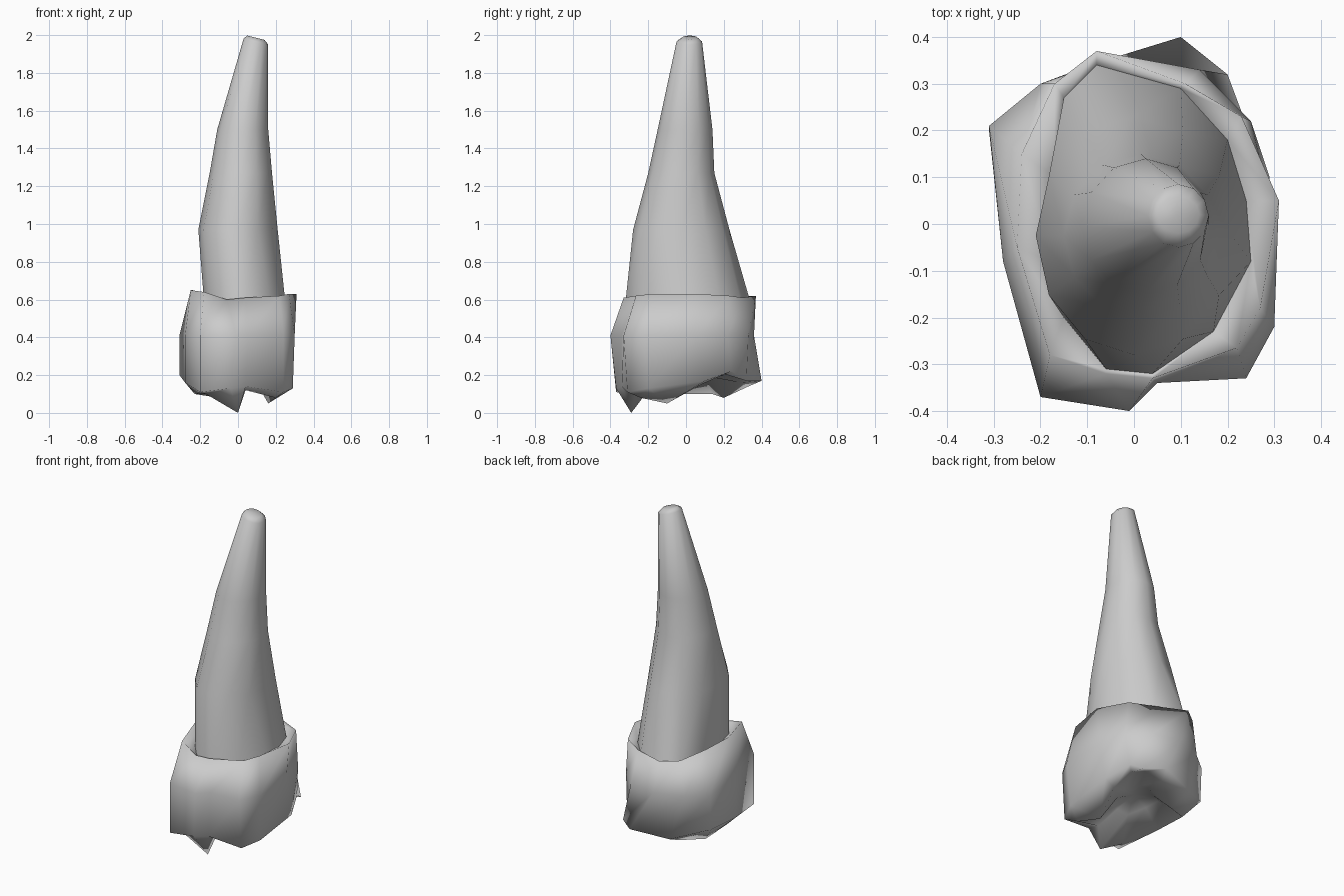
import bpy
import bmesh
from math import cos, sin, tau, radians
from mathutils import Vector

default_cube = bpy.data.objects.get("Cube")
if default_cube:
    bpy.data.objects.remove(default_cube, do_unlink=True)

# One plain grey for the whole tooth
grey = bpy.data.materials.new("plain_grey")
grey.use_nodes = True
colour = (0.6, 0.6, 0.6, 1)
grey.diffuse_color = colour
grey.node_tree.nodes["Principled BSDF"].inputs["Base Color"].default_value = colour


def loft(name, rings, start_point=None, end_point=None):
    """Bridge a stack of equal rings, closing the ends with fans to a point."""
    bm = bmesh.new()
    loops = [[bm.verts.new(point) for point in ring] for ring in rings]
    count = len(loops[0])
    for lower, upper in zip(loops, loops[1:]):
        for i in range(count):
            j = (i + 1) % count
            bm.faces.new((lower[i], lower[j], upper[j], upper[i]))
    for loop, point, step in ((loops[0], start_point, -1), (loops[-1], end_point, 1)):
        if point is not None:
            hub = bm.verts.new(point)
            for i in range(count):
                bm.faces.new((loop[i], loop[(i + 1) % count], hub)[::step])
    mesh = bpy.data.meshes.new(name)
    bm.to_mesh(mesh)
    bm.free()
    mesh.materials.append(grey)
    part = bpy.data.objects.new(name, mesh)
    bpy.context.collection.objects.link(part)
    bpy.ops.object.select_all(action='DESELECT')
    part.select_set(True)
    bpy.context.view_layer.objects.active = part
    bpy.ops.object.shade_smooth_by_angle(angle=radians(180))
    return part


def oval(z, left, right, front, back, sides=12):
    """Ring fitted between its four extents."""
    middle_x, middle_y = (left + right) / 2, (front + back) / 2
    radius_x, radius_y = (right - left) / 2, (back - front) / 2
    return [Vector((middle_x + radius_x * cos(tau * i / sides),
                    middle_y + radius_y * sin(tau * i / sides), z))
            for i in range(sides)]


# Neck: the crease shared by root and crown
neck = [Vector((x, y, 0.59)) for x, y in (
    (0.24, 0.05), (0.2, 0.18), (0.1, 0.29), (-0.08, 0.34),
    (-0.15, 0.27), (-0.17, 0.1), (-0.18, -0.08), (-0.15, -0.2),
    (-0.06, -0.31), (0.04, -0.32), (0.17, -0.23), (0.25, -0.08))]

# Root: a long cone that bends toward the left as it narrows
root_rings = [
    neck,
    oval(0.97, -0.21, 0.21, -0.28, 0.23),
    oval(1.27, -0.15, 0.18, -0.20, 0.15),
    oval(1.5, -0.11, 0.16, -0.15, 0.14),
    oval(1.965, 0.03, 0.16, -0.05, 0.085),
    oval(1.985, 0.05, 0.14, -0.02, 0.06),
]
for point in root_rings[-1] + root_rings[-2]:
    point.z -= 0.25 * (point.x - 0.1)
loft("root", root_rings, end_point=(0.09, 0.02, 1.987))

# Crown: uneven outlines at the rim, the waist and the biting edge
rim = [Vector(p) for p in (
    (0.31, 0.05, 0.63), (0.23, 0.23, 0.62), (0.11, 0.3, 0.61),
    (-0.08, 0.37, 0.62), (-0.17, 0.3, 0.62), (-0.24, 0.15, 0.65),
    (-0.25, -0.05, 0.65), (-0.18, -0.28, 0.64), (-0.06, -0.32, 0.6),
    (0.04, -0.33, 0.61), (0.22, -0.265, 0.62), (0.27, -0.18, 0.63))]
waist = [Vector((x, y, 0.41)) for x, y in (
    (0.29, 0.05), (0.25, 0.22), (0.14, 0.33), (-0.03, 0.36),
    (-0.2, 0.3), (-0.31, 0.21), (-0.28, -0.08), (-0.2, -0.37),
    (-0.01, -0.4), (0.05, -0.34), (0.24, -0.33), (0.3, -0.22))]
edge = [Vector(p) for p in (
    (0.29, 0.1, 0.17), (0.23, 0.24, 0.22), (0.2, 0.32, 0.17),
    (0.1, 0.4, 0.17), (-0.12, 0.33, 0.14), (-0.31, 0.2, 0.2),
    (-0.28, -0.08, 0.16), (-0.2, -0.37, 0.11), (-0.04, -0.37, 0.13),
    (0.04, -0.34, 0.14), (0.24, -0.31, 0.11), (0.29, -0.2, 0.13))]

# Cusps point down around a hollow, with one long spike at the front
cusps = [Vector(p) for p in (
    (0.21, 0.08, 0.15), (0.18, 0.19, 0.21), (0.14, 0.26, 0.2),
    (0.04, 0.29, 0.16), (-0.1, 0.2, 0.08), (-0.23, 0.14, 0.1),
    (-0.22, -0.06, 0.1), (-0.17, -0.3, 0.1), (0, -0.29, 0),
    (0.04, -0.26, 0.12), (0.2, -0.24, 0.08), (0.16, -0.1, 0.05))]
hollow = [Vector((p.x * 0.5, p.y * 0.5, 0.19)) for p in cusps]
loft("crown", [hollow, cusps, edge, waist, rim, neck],
     start_point=(0, 0, 0.22))
